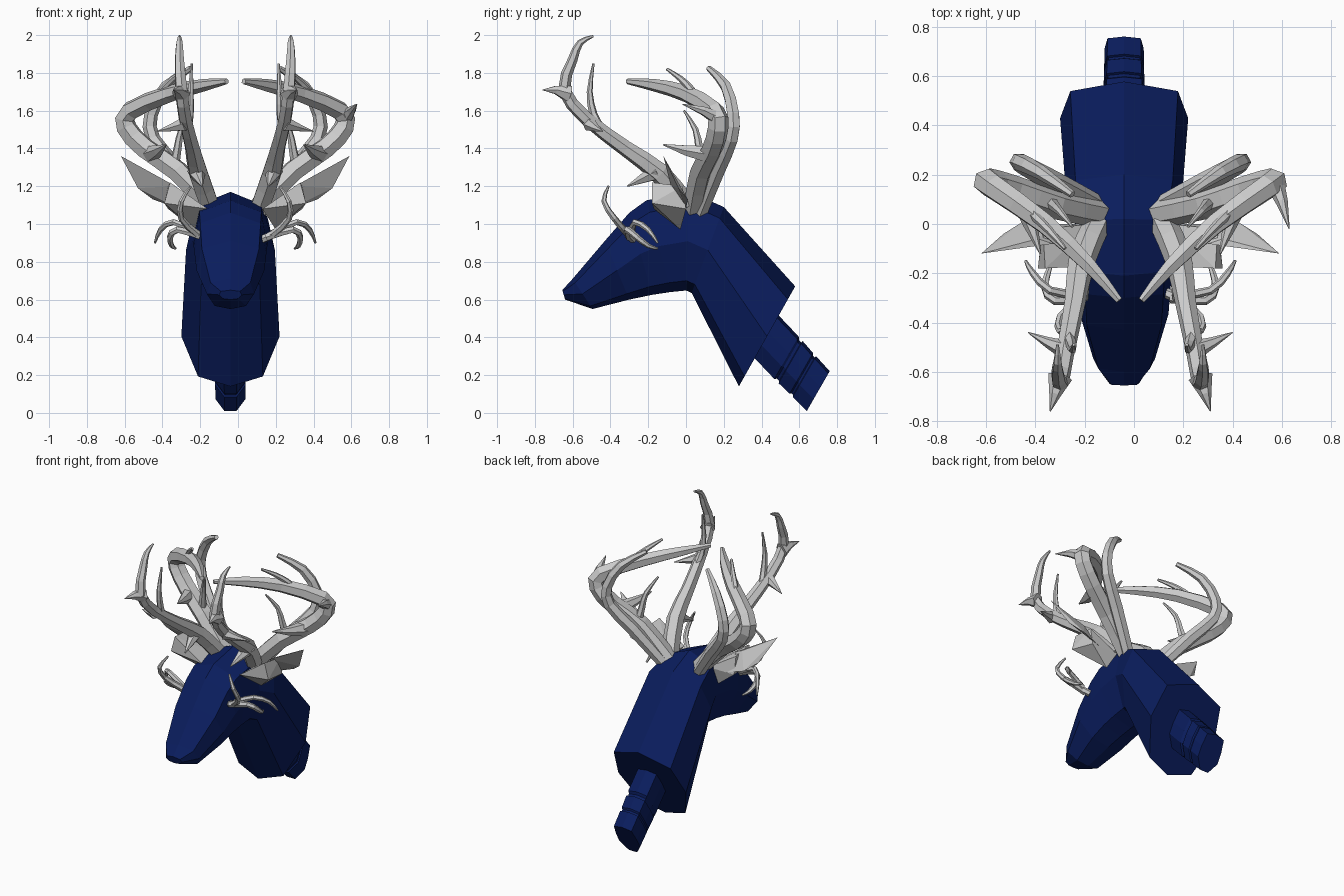
import bpy, bmesh
from mathutils import Vector

MID = -0.015          # mirror plane of antlers and ears
BODY_X = -0.04        # centre line of the head and neck

blue = bpy.data.materials.new("dark_blue")
blue.diffuse_color = (0.003, 0.012, 0.11, 1)


def finish(name, bm, mat=None):
    bmesh.ops.recalc_face_normals(bm, faces=bm.faces)
    me = bpy.data.meshes.new(name)
    bm.to_mesh(me)
    bm.free()
    ob = bpy.data.objects.new(name, me)
    bpy.context.collection.objects.link(ob)
    if mat:
        me.materials.append(mat)
    return ob


def loft(name, sections, shape):
    """Each section: top y, top z, bottom y, bottom z, half width."""
    bm = bmesh.new()
    outline = shape + [(-w, t) for w, t in reversed(shape[1:-1])]
    rings = []
    for ty, tz, by, bz, hw in sections:
        rings.append([bm.verts.new((BODY_X + w * hw, ty + (by - ty) * t, tz + (bz - tz) * t))
                      for w, t in outline])
    n = len(outline)
    for a, b in zip(rings, rings[1:]):
        for i in range(n):
            bm.faces.new((a[i], a[(i + 1) % n], b[(i + 1) % n], b[i]))
    bm.faces.new(rings[0])
    bm.faces.new(rings[-1])
    return finish(name, bm, blue)


# Head and neck in one skin
loft("head_and_neck", [
    (-0.655, 0.65, -0.64, 0.60, 0.06),
    (-0.60, 0.71, -0.495, 0.55, 0.125),
    (-0.43, 0.91, -0.30, 0.60, 0.18),
    (-0.30, 1.06, -0.18, 0.625, 0.19),
    (-0.21, 1.125, -0.08, 0.64, 0.195),
    (0.02, 1.17, 0.0, 0.648, 0.20),
    (0.20, 1.09, 0.03, 0.635, 0.235),
    (0.578, 0.67, 0.28, 0.14, 0.26),
], [(0, 0), (0.84, 0.13), (1, 0.5), (0.66, 0.9), (0, 1)])

# Stepped mounting peg
peg = []
for t, s in [(0, 1.04), (0.40, 1.04), (0.43, 0.94), (0.47, 0.94), (0.48, 1.03), (0.68, 1),
             (0.70, 0.92), (0.73, 0.92), (0.74, 1), (1, 0.98)]:
    y, z = 0.42 + 0.28 * t, 0.41 - 0.295 * t
    peg.append((y + 0.062 * s, z + 0.108 * s, y - 0.062 * s, z - 0.108 * s, 0.081 * s))
loft("mounting_peg", peg, [(0, 0), (0.85, 0.06), (1, 0.4), (1, 0.7), (0.4, 1), (0, 1)])


def rounded(path):
    """Add a curved midpoint between neighbouring path points."""
    p = [Vector(q) for q in path]
    p = [2 * p[0] - p[1]] + p + [2 * p[-1] - p[-2]]
    out = []
    for a, b, c, d in zip(p, p[1:], p[2:], p[3:]):
        out += [b, (9 * (b + c) - a - d) / 16]
    return out + [p[-2]]


def branches(name, side, paths):
    """Faceted tubes; each path lists x, y, z, radius for the right side."""
    cu = bpy.data.curves.new(name, 'CURVE')
    cu.dimensions = '3D'
    cu.bevel_depth = 1
    cu.bevel_resolution = 1
    cu.use_fill_caps = True
    for path in paths:
        pts = rounded(path) if len(path) > 3 else path
        sp = cu.splines.new('POLY')
        sp.use_smooth = False
        sp.points.add(len(pts) - 1)
        for p, (x, y, z, r) in zip(sp.points, pts):
            p.co = (x if side > 0 else 2 * MID - x, y, z, 1)
            p.radius = max(r, 0.002)
    ob = bpy.data.objects.new(name, cu)
    bpy.context.collection.objects.link(ob)
    bpy.ops.object.select_all(action='DESELECT')
    ob.select_set(True)
    bpy.context.view_layer.objects.active = ob
    bpy.ops.object.convert(target='MESH')


rear_beam = [
    # main sweep, out then forward and inward
    [(.10, .04, 1.08, .056), (.29, .08, 1.28, .06), (.46, .14, 1.40, .058), (.56, .17, 1.51, .056),
     (.54, .15, 1.60, .053), (.33, .00, 1.69, .045), (.15, -.17, 1.735, .033), (.03, -.31, 1.755, .015)],
    # inner sweep behind it
    [(.10, .07, 1.04, .038), (.29, .17, 1.29, .043), (.42, .24, 1.45, .039), (.43, .25, 1.58, .036),
     (.35, .21, 1.73, .03), (.22, .12, 1.825, .015)],
    # tines
    [(.40, .06, 1.66, .025), (.36, .02, 1.72, .02), (.31, -.03, 1.77, .016), (.25, -.10, 1.82, .008)],
    [(.31, .09, 1.29, .028), (.29, .07, 1.40, .022), (.27, .05, 1.50, .016), (.22, -.01, 1.60, .006)],
    [(.43, .12, 1.37, .05), (.39, .0, 1.39, .03), (.35, -.12, 1.42, .004)],
]
outer_tine = [(.57, .17, 1.56, .04), (.60, .09, 1.60, .025), (.63, -.02, 1.635, .002)]
front_beam = [
    [(.12, .0, 1.10, .055), (.18, -.14, 1.27, .056), (.21, -.32, 1.40, .043), (.25, -.53, 1.56, .037),
     (.27, -.645, 1.71, .034), (.28, -.60, 1.87, .026), (.28, -.56, 1.96, .018), (.28, -.49, 1.995, .006)],
    [(.27, -.62, 1.69, .05), (.29, -.69, 1.71, .025), (.31, -.76, 1.71, .002)],
    [(.24, -.45, 1.50, .026), (.225, -.49, 1.58, .022), (.22, -.51, 1.70, .016), (.215, -.49, 1.85, .006)],
    [(.25, -.51, 1.53, .04), (.32, -.48, 1.51, .022), (.40, -.44, 1.49, .002)],
    [(.19, -.15, 1.28, .05), (.16, -.31, 1.20, .004)],
]
eye_twigs = [
    [(.13, -.28, .92, .022), (.19, -.31, .95, .02), (.27, -.38, 1.03, .017),
     (.27, -.435, 1.12, .014), (.22, -.41, 1.2, .006)],
    [(.15, -.30, .93, .022), (.29, -.31, .97, .019), (.33, -.26, .93, .017),
     (.32, -.20, .885, .013), (.30, -.15, .87, .006)],
    [(.18, -.29, .95, .019), (.31, -.27, 1.01, .017), (.38, -.20, .97, .014), (.41, -.15, .90, .006)],
]

# Ear: blocky root and pointed leaf, right-hand corner points
ear_root = [(.13, -.17, 1.08), (.14, .0, 1.08), (.20, -.03, .97), (.33, -.18, 1.22),
            (.36, -.18, 1.11), (.34, -.02, 1.2), (.34, .0, 1.08)]
ear_leaf = [(.28, .0, 1.08), (.42, .01, 1.13), (.30, -.08, 1.20), (.36, -.06, 1.23),
            (.50, -.04, 1.19), (.59, -.12, 1.36)]

for side, word in ((1, "right"), (-1, "left")):
    # the outer tine exists on the right antler only
    branches(word + "_rear_antler", side, rear_beam + ([outer_tine] if side > 0 else []))
    branches(word + "_front_antler", side, front_beam)
    branches(word + "_eye_twigs", side, eye_twigs)
    for part, corners in (("_ear_root", ear_root), ("_ear", ear_leaf)):
        bm = bmesh.new()
        for x, y, z in corners:
            bm.verts.new((x if side > 0 else 2 * MID - x, y, z))
        bmesh.ops.convex_hull(bm, input=bm.verts)
        bmesh.ops.delete(bm, geom=[v for v in bm.verts if not v.link_faces], context='VERTS')
        finish(word + part, bm)
